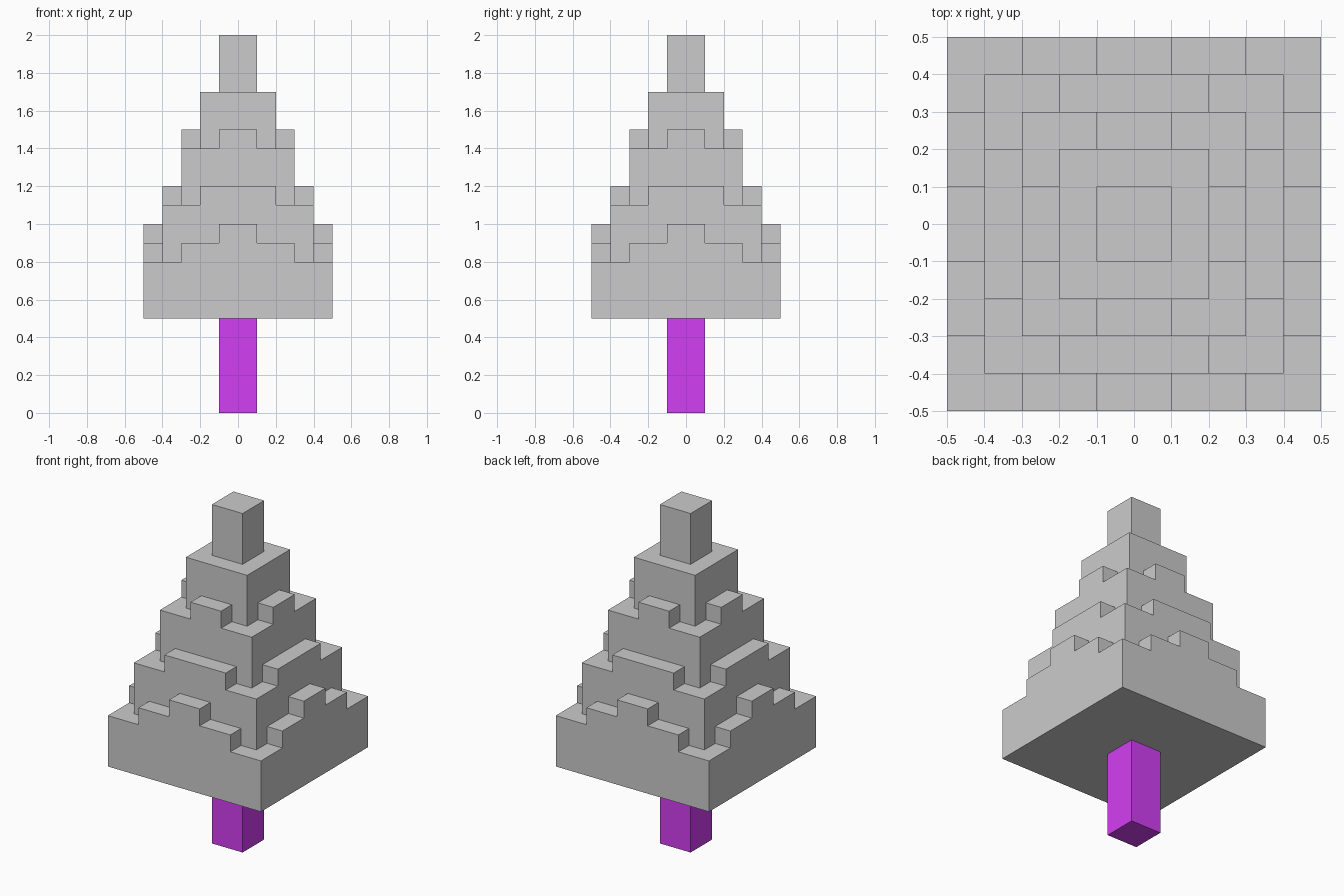
import bpy, bmesh, math
from mathutils import Vector

if "Cube" in bpy.data.objects:
    bpy.data.objects.remove(bpy.data.objects["Cube"])

CELL = 0.1
BASE = 5          # underside of the foliage, in cells
# Each square ring, from the centre outwards: (reach along the side, height) steps in cells
RINGS = [
    [(1, 20)],
    [(2, 17)],
    [(1, 15), (3, 14)],
    [(2, 12), (4, 11)],
    [(1, 10), (3, 9), (5, 8)],
]


def make_object(name, bm):
    mesh = bpy.data.meshes.new(name)
    bm.to_mesh(mesh)
    bm.free()
    obj = bpy.data.objects.new(name, mesh)
    bpy.context.collection.objects.link(obj)
    return obj


def height(i, j):
    """Foliage height of the cell whose lower corner is (i, j)."""
    a, b = abs(i + 0.5), abs(j + 0.5)
    far, near = max(a, b), min(a, b)
    if far > 5:
        return BASE
    return next(h for reach, h in RINGS[int(far)] if near < reach)


def filled(p):
    return BASE <= p[2] < height(p[0], p[1])


# Stepped foliage: the outer skin of stacked cubes, merged into large flat faces
bm = bmesh.new()
for i in range(-5, 5):
    for j in range(-5, 5):
        for k in range(BASE, height(i, j)):
            for axis in range(3):
                for side in (0, 1):
                    cell = [i, j, k]
                    beside = cell.copy()
                    beside[axis] += 2 * side - 1
                    if filled(beside):
                        continue
                    corners = []
                    for u, v in ((0, 0), (1, 0), (1, 1), (0, 1)):
                        c = cell.copy()
                        c[axis] += side
                        c[(axis + 1) % 3] += u
                        c[(axis + 2) % 3] += v
                        corners.append(bm.verts.new(Vector(c) * CELL))
                    bm.faces.new(corners if side else corners[::-1])
bmesh.ops.remove_doubles(bm, verts=bm.verts[:], dist=0.001)
bmesh.ops.dissolve_limit(bm, angle_limit=math.radians(1),
                         verts=bm.verts[:], edges=bm.edges[:])
make_object("foliage", bm)

# Square trunk
bm = bmesh.new()
bmesh.ops.create_cube(bm, size=1)
bmesh.ops.scale(bm, vec=(0.2, 0.2, 0.5), verts=bm.verts[:])
bmesh.ops.translate(bm, vec=(0, 0, 0.25), verts=bm.verts[:])
trunk = make_object("trunk", bm)
purple = bpy.data.materials.new("purple_bark")
purple.diffuse_color = (0.65, 0.05, 0.9, 1)
purple.use_nodes = True
purple.node_tree.nodes["Principled BSDF"].inputs["Base Color"].default_value = purple.diffuse_color
trunk.data.materials.append(purple)
